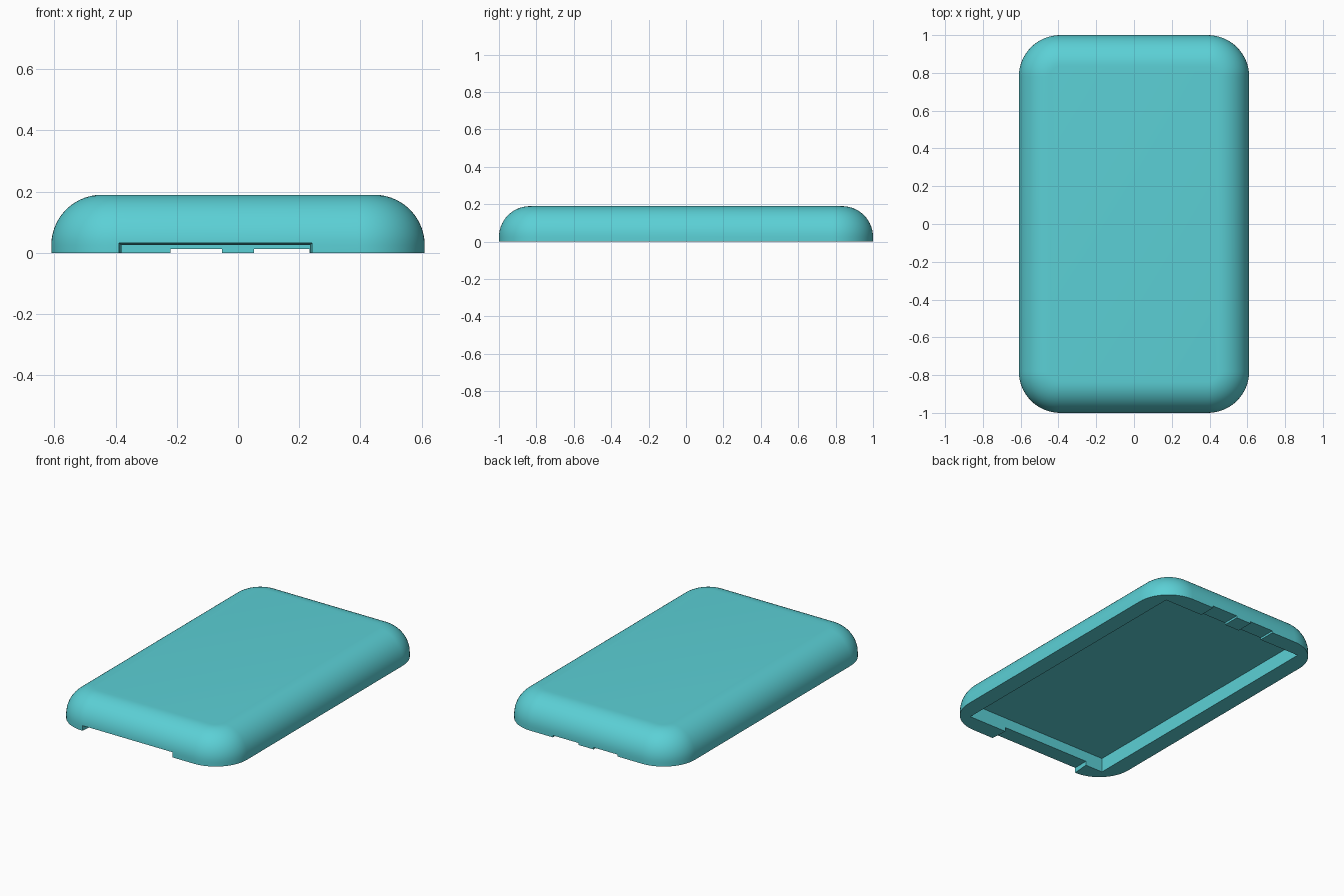
import bpy, bmesh, math

if "Cube" in bpy.data.objects:
    bpy.data.objects.remove(bpy.data.objects["Cube"])

HX, HY, H = 0.61, 1.0, 0.19      # outer half sizes and height
CORNER, ROUND = 0.22, 0.165      # plan corner radius, top edge rounding
CORNER_SEGS, ROUND_SEGS = 16, 14

teal = bpy.data.materials.new("teal")
teal.diffuse_color = (0.105, 0.63, 0.67, 1)
teal.use_nodes = True
teal.node_tree.nodes["Principled BSDF"].inputs["Base Color"].default_value = teal.diffuse_color


def make_object(name, bm):
    bmesh.ops.recalc_face_normals(bm, faces=bm.faces)
    mesh = bpy.data.meshes.new(name)
    bm.to_mesh(mesh)
    bm.free()
    mesh.materials.append(teal)
    ob = bpy.data.objects.new(name, mesh)
    bpy.context.collection.objects.link(ob)
    return ob


def outline(inset):
    """Rounded rectangle, pulled inwards by inset."""
    pts = []
    r = CORNER - inset
    for i, (sx, sy) in enumerate([(1, 1), (-1, 1), (-1, -1), (1, -1)]):
        for k in range(CORNER_SEGS + 1):
            a = math.pi / 2 * (i + k / CORNER_SEGS)
            pts.append((sx * (HX - CORNER) + r * math.cos(a),
                        sy * (HY - CORNER) + r * math.sin(a)))
    return pts


def loft(name, rings):
    """Closed solid through equal-length rings of points."""
    bm = bmesh.new()
    loops = [[bm.verts.new(p) for p in ring] for ring in rings]
    n = len(loops[0])
    for a, b in zip(loops, loops[1:]):
        for i in range(n):
            j = (i + 1) % n
            bm.faces.new((a[i], a[j], b[j], b[i]))
    bm.faces.new(loops[0][::-1])
    bm.faces.new(loops[-1])
    return make_object(name, bm)


def slot(name, near, far):
    """Slot cutter between two (y, x0, x1, height) ends, open at the bottom."""
    return loft(name, [[(x0, y, -0.05), (x1, y, -0.05), (x1, y, z), (x0, y, z)]
                       for y, x0, x1, z in (near, far)])


# Shell: short upright side, then a rounded edge up to the flat top
levels = [(0.0, 0.0)]
for k in range(ROUND_SEGS + 1):
    a = math.pi / 2 * k / ROUND_SEGS
    levels.append((ROUND * (1 - math.cos(a)), H - ROUND + ROUND * math.sin(a)))
shell = loft("case_shell", [[(x, y, z) for x, y in outline(d)] for d, z in levels])

# Cavity below, flared front opening, two small slots at the back
CX, CY = 0.503, 0.892
cutters = [
    loft("cavity_cutter", [[(-CX, -CY, z), (CX, -CY, z), (CX, CY, z), (-CX, CY, z)]
                           for z in (-0.05, 0.09)]),
    slot("front_opening_cutter", (-1.0, -0.39, 0.243, 0.033), (-0.87, -0.379, 0.234, 0.025)),
    slot("back_slot_cutter_left", (0.87, -0.22, -0.052, 0.013), (1.05, -0.22, -0.052, 0.012)),
    slot("back_slot_cutter_right", (0.87, 0.053, 0.233, 0.013), (1.05, 0.053, 0.233, 0.012)),
]
# Run the front cutter slightly past the outer wall
for v in cutters[1].data.vertices:
    if v.co.y < -0.95:
        v.co.y = -1.01

bpy.context.view_layer.objects.active = shell
shell.select_set(True)
for c in cutters:
    mod = shell.modifiers.new(c.name, 'BOOLEAN')
    mod.operation = 'DIFFERENCE'
    mod.solver = 'EXACT'
    mod.object = c
    bpy.ops.object.modifier_apply(modifier=mod.name)
for c in cutters:
    bpy.data.objects.remove(c, do_unlink=True)

bpy.ops.object.shade_smooth_by_angle(angle=math.radians(30))
